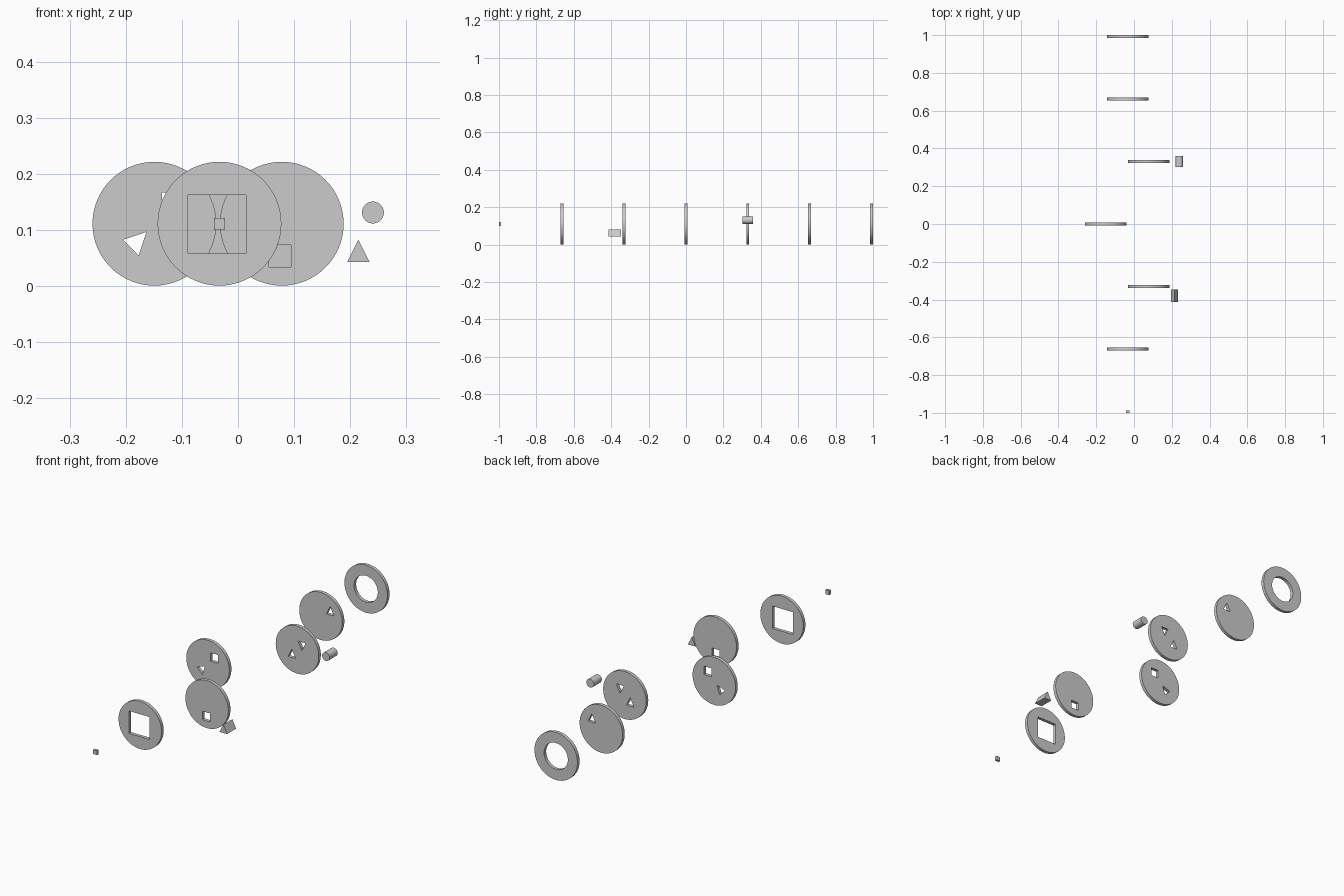
import bpy, bmesh
from math import sin, cos, pi

if "Cube" in bpy.data.objects:
    bpy.data.objects.remove(bpy.data.objects["Cube"])

R, T, Z = 0.1103, 0.0155, 0.111      # disc radius, thickness, centre height


def circle(r, n=64):
    return [(r * cos(2 * pi * i / n), r * sin(2 * pi * i / n)) for i in range(n)]


def shape(pts, x=0, z=0, turn=0):
    c, s = cos(turn), sin(turn)
    return [(x + a * c - b * s, z + a * s + b * c) for a, b in pts]


def square(size):
    h = size / 2
    return [(-h, -h), (h, -h), (h, h), (-h, h)]


TRI = [(-0.0195, -0.0195), (0.0195, -0.0195), (0, 0.0195)]
SQ = square(0.039)


def plate(name, loops, x, y, z, depth):
    """Fill outline loops (inner ones become holes) and extrude along y."""
    cu = bpy.data.curves.new(name, 'CURVE')
    cu.dimensions = '2D'
    cu.fill_mode = 'BOTH'
    cu.extrude = depth / 2
    for loop in loops:
        sp = cu.splines.new('POLY')
        sp.points.add(len(loop) - 1)
        for p, (a, b) in zip(sp.points, loop):
            p.co = (a, b, 0, 1)
        sp.use_cyclic_u = True
    ob = bpy.data.objects.new(name, cu)
    bpy.context.collection.objects.link(ob)
    ob.location = (x, y, z)
    ob.rotation_euler = (pi / 2, 0, 0)
    bpy.ops.object.select_all(action='DESELECT')
    ob.select_set(True)
    bpy.context.view_layer.objects.active = ob
    bpy.ops.object.convert(target='MESH')
    ob = bpy.context.object
    ob.name = name
    bm = bmesh.new()
    bm.from_mesh(ob.data)
    bmesh.ops.remove_doubles(bm, verts=bm.verts, dist=1e-5)
    bmesh.ops.recalc_face_normals(bm, faces=bm.faces)
    bm.to_mesh(ob.data)
    bm.free()
    bpy.ops.object.shade_smooth_by_angle(angle=pi / 6)
    return ob


# row of discs from front to back: name, x centre, holes
discs = [
    ("square_window_disc", -0.033, [shape(square(0.104), -0.0045, -0.001)]),
    ("square_hole_disc", 0.078, [shape(SQ, -0.003, -0.0575)]),
    ("square_and_triangle_disc", -0.149,
     [shape(SQ, 0.033, 0.036), shape(TRI, -0.028, -0.0285, -pi / 4)]),
    ("two_triangle_disc", 0.078,
     [shape(TRI, -0.028, -0.024), shape(TRI, 0.024, 0.022, pi)]),
    ("triangle_hole_disc", -0.033, [shape(TRI, 0.048, 0.038)]),
    ("ring_disc", -0.033, [circle(0.061)]),
]
for i, (name, x, holes) in enumerate(discs):
    plate(name, [circle(R)] + holes, x, -0.6627 + 0.331 * i, Z, T)

# loose solids beside the discs
plate("small_block", [square(0.02)], -0.033, -0.994, Z, 0.012)
plate("triangular_prism", [TRI], 0.2145, -0.381, 0.0627, 0.066)
plate("round_peg", [circle(0.0195, 32)], 0.2405, 0.33, 0.131, 0.058)
